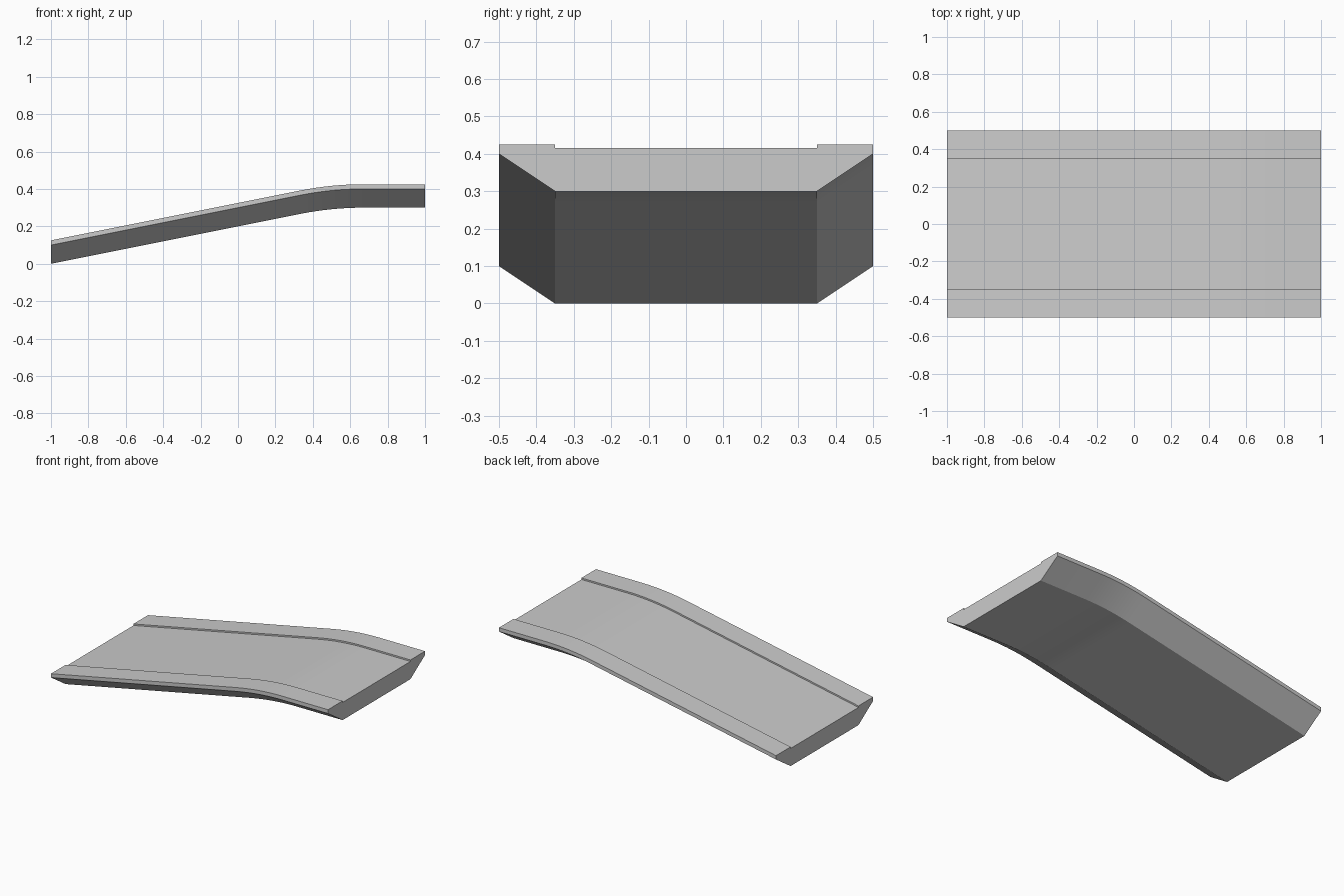
import bpy, bmesh

if "Cube" in bpy.data.objects:
    bpy.data.objects.remove(bpy.data.objects["Cube"])

# Half cross-section (y, z): flared underside, thin outer edge, raised kerb, road surface
half = [(0.35, 0.0), (0.5, 0.1), (0.5, 0.125), (0.35, 0.125), (0.35, 0.115)]
section = half + [(-y, z) for y, z in reversed(half)]

# Side path (x, z): straight slope, eased crest, level top
SLOPE, CREST_X, TOP, HALF_CURVE, STEPS = 0.2, 0.5, 0.3, 0.17, 8
path = [(-1.0, 0.0)]
for i in range(STEPS + 1):
    t = i / STEPS
    x = CREST_X + HALF_CURVE * (2 * t - 1)
    path.append((x, TOP - SLOPE * HALF_CURVE * (1 - t) ** 2))
path.append((1.0, TOP))

# Sweep the section along the path, keeping every section vertical
bm = bmesh.new()
rings = [[bm.verts.new((x, y, z + dz)) for y, z in section] for x, dz in path]
n = len(section)
for a, b in zip(rings, rings[1:]):
    for i in range(n):
        j = (i + 1) % n
        bm.faces.new((a[i], a[j], b[j], b[i]))

# End caps
bm.faces.new(rings[0])
bm.faces.new(rings[-1])
bmesh.ops.recalc_face_normals(bm, faces=bm.faces)

mesh = bpy.data.meshes.new("road_ramp")
bm.to_mesh(mesh)
bm.free()
ramp = bpy.data.objects.new("road_ramp", mesh)
bpy.context.collection.objects.link(ramp)

# Smooth crest, sharp kerb edges
bpy.context.view_layer.objects.active = ramp
ramp.select_set(True)
bpy.ops.object.shade_smooth_by_angle(angle=0.4)
